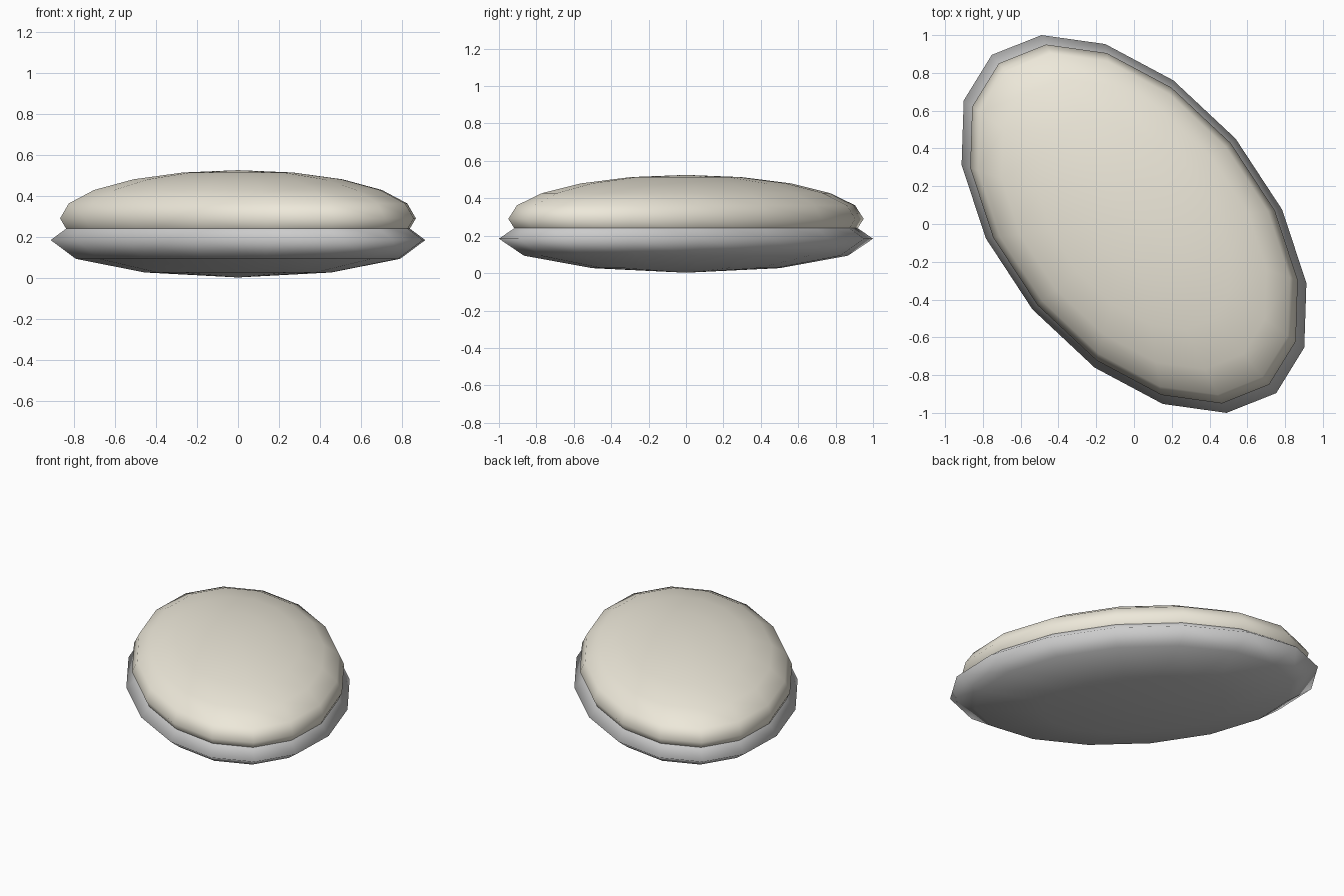
import bpy, bmesh
from mathutils import Matrix

if "Cube" in bpy.data.objects:
    bpy.data.objects.remove(bpy.data.objects["Cube"])


def oval_dome(name, rings, spread, z, half_height, color=None):
    """16-sided ellipsoid stretched along a slanted oval footprint."""
    bm = bmesh.new()
    bmesh.ops.create_uvsphere(bm, u_segments=16, v_segments=rings, radius=1)
    # columns are two conjugate half-diameters of the oval
    shape = Matrix(((0.785 * spread, -0.49 * spread, 0, 0),
                    (0.075 * spread, 1.0 * spread, 0, 0),
                    (0, 0, half_height, z),
                    (0, 0, 0, 1)))
    bmesh.ops.transform(bm, matrix=shape, verts=bm.verts)
    for f in bm.faces:
        f.smooth = True
    mesh = bpy.data.meshes.new(name)
    bm.to_mesh(mesh)
    bm.free()
    obj = bpy.data.objects.new(name, mesh)
    bpy.context.collection.objects.link(obj)
    if color:
        mat = bpy.data.materials.new(name + "_material")
        mat.diffuse_color = color
        mat.use_nodes = True
        mat.node_tree.nodes["Principled BSDF"].inputs["Base Color"].default_value = mat.diffuse_color
        mesh.materials.append(mat)
    return obj


# grey dish underneath, with a sharp rim
oval_dome("lower_dish", 6, 1.0, 0.184, 0.182)

# cream cushion resting in the dish
oval_dome("upper_cushion", 10, 0.95, 0.29, 0.235, (0.85, 0.81, 0.70, 1))
